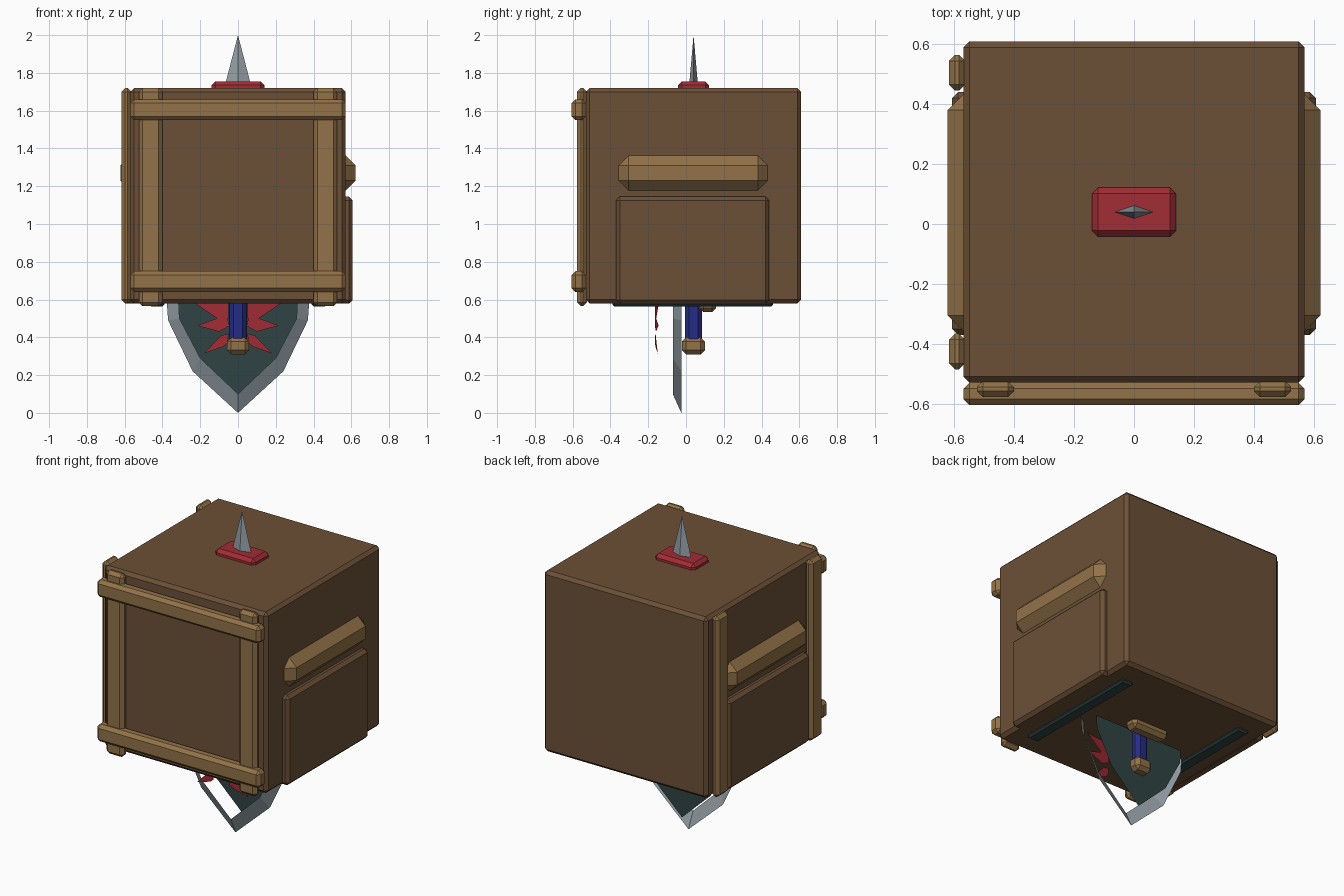
import bpy, bmesh

if "Cube" in bpy.data.objects:
    bpy.data.objects.remove(bpy.data.objects["Cube"])


def material(name, rgb):
    m = bpy.data.materials.new(name)
    m.diffuse_color = (*rgb, 1)
    m.use_nodes = True
    m.node_tree.nodes["Principled BSDF"].inputs["Base Color"].default_value = m.diffuse_color
    return m


BROWN = material("brown_wood", (0.15, 0.08, 0.037))
TAN = material("tan_wood", (0.29, 0.17, 0.065))
RED = material("red", (0.36, 0.025, 0.035))
BLUE = material("blue", (0.018, 0.025, 0.24))
GREEN = material("dark_green", (0.03, 0.057, 0.057))
STEEL = material("steel", (0.29, 0.34, 0.37))


def finish(bm, name, mat):
    mesh = bpy.data.meshes.new(name)
    bm.to_mesh(mesh)
    bm.free()
    mesh.materials.append(mat)
    ob = bpy.data.objects.new(name, mesh)
    bpy.context.collection.objects.link(ob)
    return ob


def box(name, mat, x, y, z, chamfer=0.02):
    """Chamfered box given by its (min, max) on each axis."""
    bm = bmesh.new()
    bmesh.ops.create_cube(bm, size=1)
    for v in bm.verts:
        v.co = [r[0] if c < 0 else r[1] for r, c in zip((x, y, z), v.co)]
    if chamfer:
        bmesh.ops.bevel(bm, geom=bm.edges[:], offset=chamfer, segments=1,
                        affect='EDGES', profile=0.5)
    return finish(bm, name, mat)


def flat(name, mat, points, y):
    """Flat polygon in the xz plane, facing the front."""
    bm = bmesh.new()
    bm.faces.new([bm.verts.new((px, y, pz)) for px, pz in points])
    bmesh.ops.triangulate(bm, faces=bm.faces[:])
    return finish(bm, name, mat)


# Crate body
box("crate", BROWN, (-0.57, 0.57), (-0.53, 0.61), (0.58, 1.72))

# Front frame: two rails over two posts
for label, z in (("lower", 0.64), ("upper", 1.55)):
    box(label + "_front_rail", TAN, (-0.57, 0.57), (-0.605, -0.53), (z, z + 0.11))
for label, x in (("left", -0.525), ("right", 0.40)):
    box(label + "_front_post", TAN, (x, x + 0.125), (-0.577, -0.525), (0.565, 1.72))

# Posts on the left side
for label, y in (("front", -0.485), ("back", 0.445)):
    box(label + "_side_post", TAN, (-0.617, -0.565), (y, y + 0.12), (0.58, 1.72))

# Side handles, raised side panels and bottom strips, both sides
for label, s in (("left", -1), ("right", 1)):
    def span(a, b):
        return tuple(sorted((s * a, s * b)))
    box(label + "_handle", TAN, span(0.49, 0.622), (-0.36, 0.435), (1.175, 1.365), 0.055)
    box(label + "_panel", BROWN, span(0.53, 0.607), (-0.37, 0.44), (0.578, 1.145))
    box(label + "_runner", GREEN, span(0.39, 0.47), (-0.39, 0.46), (0.563, 0.60), 0.01)

# Sword: guard plate and tip on top, grip and pommel below
box("sword_collar", RED, (-0.14, 0.14), (-0.042, 0.122), (1.70, 1.755), 0.02)
bm = bmesh.new()
base = [bm.verts.new(p) for p in
        ((-0.065, 0.04, 1.75), (0, 0.018, 1.75), (0.065, 0.04, 1.75), (0, 0.062, 1.75))]
tip = bm.verts.new((0, 0.04, 2.0))
for i in range(4):
    bm.faces.new((base[i], base[(i + 1) % 4], tip))
bm.faces.new(base[::-1])
finish(bm, "sword_tip", STEEL)
box("sword_grip", BLUE, (-0.045, 0.045), (-0.005, 0.085), (0.37, 0.66), 0.022)
box("sword_pommel", TAN, (-0.058, 0.058), (-0.022, 0.10), (0.31, 0.40), 0.022)
box("cross_bar", TAN, (-0.13, 0.13), (0.07, 0.16), (0.533, 0.60), 0.022)

# Shield: sloped steel rim around a separate thin plate
outer = [(0, 0.0), (0.24, 0.22), (0.37, 0.49), (0.385, 0.70), (0.3, 1.0)]
inner = [(0, 0.10), (0.20, 0.29), (0.31, 0.50), (0.32, 0.70), (0.25, 0.92)]


def loop(pts):
    return pts + [(-px, pz) for px, pz in pts[:0:-1]]


bm = bmesh.new()
out_v = [bm.verts.new((px, -0.025, pz)) for px, pz in loop(outer)]
in_v = [bm.verts.new((px, -0.07, pz)) for px, pz in loop(inner)]
n = len(out_v)
for i in range(n):
    j = (i + 1) % n
    bm.faces.new((out_v[i], out_v[j], in_v[j], in_v[i]))
finish(bm, "shield_rim", STEEL)
flat("shield_plate", GREEN, loop(inner), 0.04)

# Jagged red emblem, two mirrored halves leaning slightly forward
jag = [(0.05, 0.51), (0.235, 0.585), (0.24, 0.62), (0.05, 0.62)]
spikes = [[(0.05, 0.50), (0.11, 0.50), (0.235, 0.585), (0.05, 0.585)],
          [(0.045, 0.46), (0.10, 0.43), (0.215, 0.462), (0.06, 0.52)],
          [(0.055, 0.37), (0.08, 0.35), (0.18, 0.315), (0.09, 0.41), (0.05, 0.42)]]
for label, s in (("left", -1), ("right", 1)):
    for k, pts in enumerate(spikes):
        pts = [(s * px, pz) for px, pz in pts]
        ob = flat(f"{label}_emblem_spike_{k + 1}", RED, pts if s > 0 else pts[::-1], 0)
        for v in ob.data.vertices:
            v.co.y = -0.165 + 0.12 * max(abs(v.co.x) - 0.05, 0)
